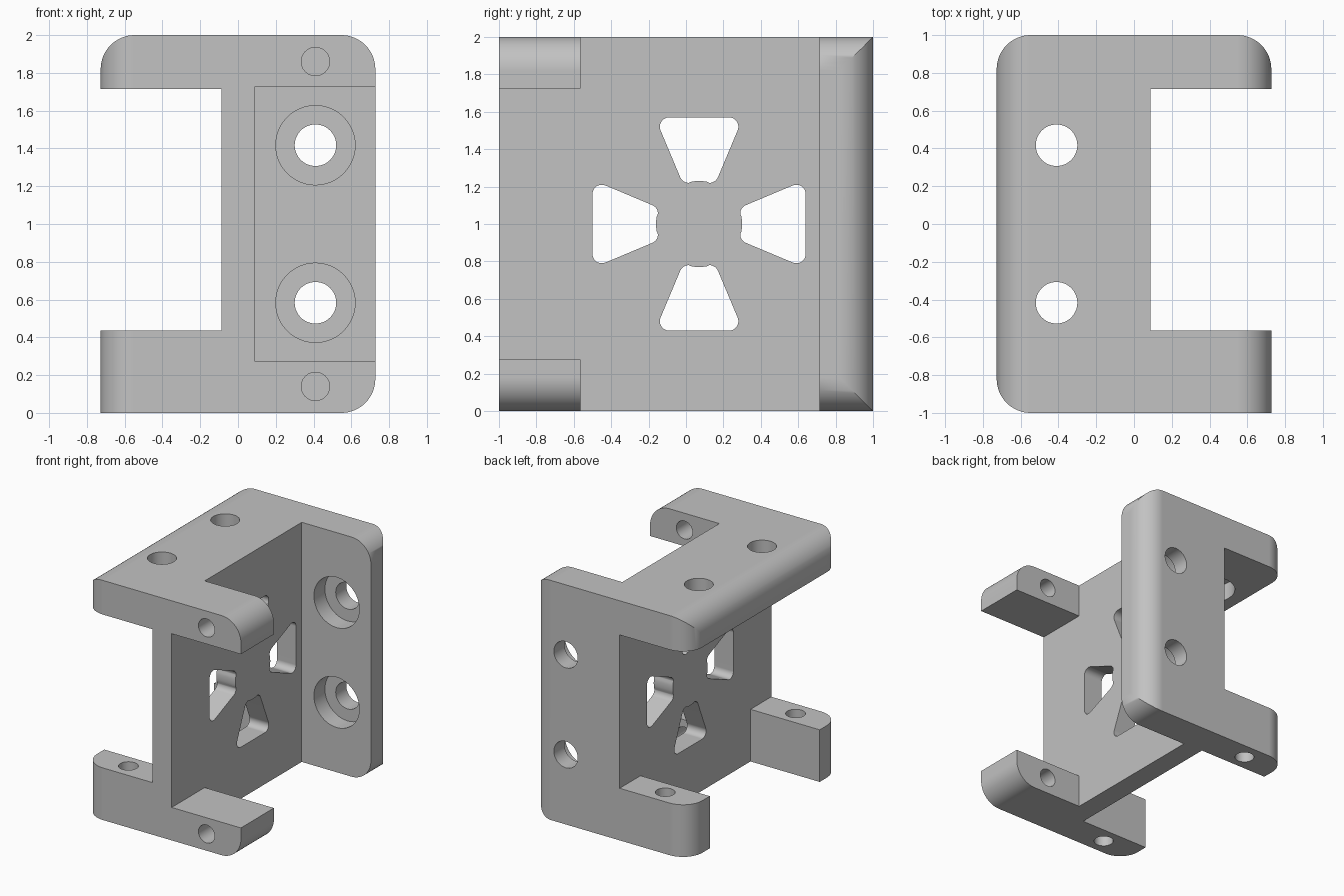
import bpy
import bmesh
import math

cube = bpy.data.objects.get("Cube")
if cube:
    bpy.data.objects.remove(cube, do_unlink=True)

# Main dimensions
HALF_X, HALF_Y, HEIGHT, ROUND = 0.727, 1.0, 2.0, 0.18
WEB = 0.088            # half thickness of the central plate
FLANGE = 0.285         # thickness of the full-length flanges
TAB, TAB_LEN = 0.275, 0.435
HOLE_X = 0.41          # distance of every hole from the middle

gray = bpy.data.materials.new("plain_gray")
gray.use_nodes = True
gray.diffuse_color = (0.54, 0.54, 0.54, 1)
gray.node_tree.nodes["Principled BSDF"].inputs["Base Color"].default_value = (0.54, 0.54, 0.54, 1)


def arc(cu, cv, r, start, end, steps):
    """Points on an arc, angles in degrees."""
    angles = [math.radians(start + (end - start) * i / steps) for i in range(steps + 1)]
    return [(cu + r * math.cos(a), cv + r * math.sin(a)) for a in angles]


def prism(name, outline, axis, low, high):
    """Extrude a 2D outline along one axis."""
    place = {"X": lambda u, v, w: (w, u, v),
             "Y": lambda u, v, w: (u, w, v),
             "Z": lambda u, v, w: (u, v, w)}[axis]
    bm = bmesh.new()
    rings = [[bm.verts.new(place(u, v, w)) for u, v in outline] for w in (low, high)]
    for ring in rings:
        bm.faces.new(ring)
    n = len(outline)
    for i in range(n):
        j = (i + 1) % n
        bm.faces.new((rings[0][i], rings[0][j], rings[1][j], rings[1][i]))
    bmesh.ops.recalc_face_normals(bm, faces=bm.faces)
    mesh = bpy.data.meshes.new(name)
    bm.to_mesh(mesh)
    bm.free()
    mesh.materials.append(gray)
    obj = bpy.data.objects.new(name, mesh)
    bpy.context.collection.objects.link(obj)
    return obj


def rounded_box(v_low, v_high, radii):
    """Rectangle outline, corners counter-clockwise from lower left."""
    corners = [(-1, v_low, 1), (1, v_low, 1), (1, v_high, -1), (-1, v_high, -1)]
    points = []
    for i, ((side, v, inward), r) in enumerate(zip(corners, radii)):
        if r:
            points += arc(side * (HALF_X - r), v + inward * r, r, 180 + 90 * i, 270 + 90 * i, 16)
        else:
            points.append((side * HALF_X, v))
    return points


def combine(target, cutter, operation="DIFFERENCE"):
    """Apply a boolean and discard the helper."""
    cutter.hide_render = True
    mod = target.modifiers.new("cut", "BOOLEAN")
    mod.operation = operation
    mod.solver = "EXACT"
    mod.object = cutter
    bpy.ops.object.select_all(action="DESELECT")
    bpy.context.view_layer.objects.active = target
    target.select_set(True)
    bpy.ops.object.modifier_apply(modifier=mod.name)
    bpy.data.objects.remove(cutter, do_unlink=True)


def drill(u, v, r, axis, low, high):
    combine(body, prism("drill", arc(u, v, r, 0, 352.5, 47), axis, low, high))


# Outer block: rounded outline from above crossed with rounded outline from the front
body = prism("bracket_body", rounded_box(-HALF_Y, HALF_Y, (ROUND, 0, ROUND, ROUND)), "Z", -1, 3)
combine(body, prism("front_outline", rounded_box(0, HEIGHT, (0, ROUND, ROUND, ROUND)), "Y", -2, 2),
        "INTERSECT")

# Left pocket leaves the back flange and two front tabs
back, tab_end = HALF_Y - FLANGE, -HALF_Y + TAB_LEN
left_pocket = [(-2, TAB), (tab_end, TAB), (tab_end, -1), (back, -1),
               (back, 3), (tab_end, 3), (tab_end, HEIGHT - TAB), (-2, HEIGHT - TAB)]
combine(body, prism("left_pocket", left_pocket, "X", WEB, 2))

# Right pocket leaves the top flange and two bottom tabs
under, inner = HEIGHT - FLANGE, HALF_Y - TAB
right_pocket = [(-2, TAB_LEN), (-inner, TAB_LEN), (-inner, -1), (inner, -1),
                (inner, TAB_LEN), (2, TAB_LEN), (2, under), (-2, under)]
combine(body, prism("right_pocket", right_pocket, "X", -2, -WEB))

# Four rounded wedge windows around the centre of the web
slope = math.degrees(math.atan2(0.105, 0.25))
wedge = (arc(0.16, 0.52, 0.05, -slope, 90, 8)
         + arc(-0.16, 0.52, 0.05, 90, 180 + slope, 8)
         + arc(-0.055, 0.27, 0.05, 180 + slope, 270, 8)
         + arc(0, 0, 0.23, 100, 80, 4)
         + arc(0.055, 0.27, 0.05, 270, 360 - slope, 8))
for turn in range(4):
    c, s = round(math.cos(turn * math.pi / 2)), round(math.sin(turn * math.pi / 2))
    outline = [(0.07 + u * c - v * s, 1 + u * s + v * c) for u, v in wedge]
    combine(body, prism("window", outline, "X", -0.2, 0.2))

for side in (-1, 1):
    # Counterbored screw holes in the back and top flanges
    offset = side * 0.417
    for radius, reach in ((0.11, 0.3), (0.21, -0.14)):
        drill(HOLE_X, 1 + offset, radius, "Y", 0.6, HALF_Y + reach)
        drill(-HOLE_X, offset, radius, "Z", 1.6, HEIGHT + reach)
    # Pilot holes through the tabs
    drill(HOLE_X, 1 + side * 0.86, 0.075, "Y", -1.2, -0.4)
    drill(-HOLE_X, side * 0.86, 0.075, "Z", -0.2, 0.6)

# Smooth the curved faces, keep flats flat
bpy.ops.object.select_all(action="DESELECT")
body.select_set(True)
bpy.context.view_layer.objects.active = body
bpy.ops.object.shade_smooth_by_angle(angle=math.radians(30))
normals = body.modifiers.new("flat_normals", "WEIGHTED_NORMAL")
normals.keep_sharp = True
